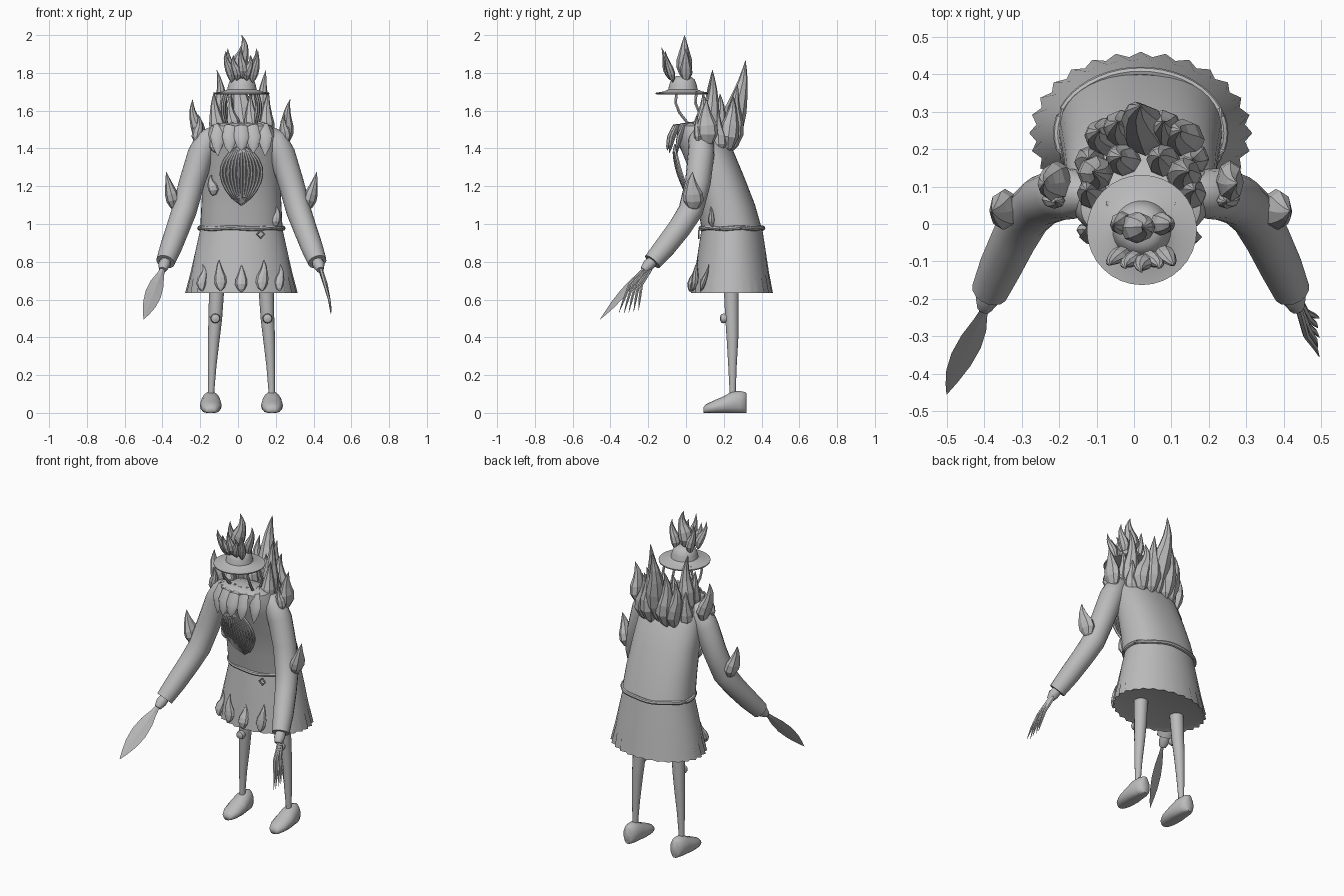
import bpy, bmesh, math, random
from mathutils import Vector

if "Cube" in bpy.data.objects:
    bpy.data.objects.remove(bpy.data.objects["Cube"])

random.seed(4)
C = 0.018  # body centre line
TAU = math.tau
mat = bpy.data.materials.new("plain grey")
mat.diffuse_color = (0.5, 0.5, 0.5, 1)
mat.use_nodes = True
mat.node_tree.nodes["Principled BSDF"].inputs["Base Color"].default_value = mat.diffuse_color


def loft(name, rings, cap=True, loop=False, smooth=True, angle=40):
    """Skin a list of closed rings with equal point counts."""
    bm = bmesh.new()
    vs = [[bm.verts.new(p) for p in r] for r in rings]
    n = len(vs[0])
    pairs = list(zip(vs, vs[1:])) + ([(vs[-1], vs[0])] if loop else [])
    for a, b in pairs:
        for i in range(n):
            j = (i + 1) % n
            bm.faces.new((a[i], a[j], b[j], b[i]))
    if cap and not loop:
        bm.faces.new(vs[0][::-1])
        bm.faces.new(vs[-1])
    bmesh.ops.recalc_face_normals(bm, faces=bm.faces)
    me = bpy.data.meshes.new(name)
    bm.to_mesh(me)
    bm.free()
    me.materials.append(mat)
    ob = bpy.data.objects.new(name, me)
    bpy.context.collection.objects.link(ob)
    if smooth:
        bpy.ops.object.select_all(action='DESELECT')
        ob.select_set(True)
        bpy.context.view_layer.objects.active = ob
        bpy.ops.object.shade_smooth_by_angle(angle=math.radians(angle))
    return ob


def oval(z, cy, rx, ry, n=40, pleat=0.0, power=1.0):
    """Level ring; power under 1 makes it boxier, pleat zigzags it."""
    ring = []
    for i in range(n):
        c, s = math.cos(TAU * i / n), math.sin(TAU * i / n)
        k = 1 - pleat * (i % 2)
        ring.append((C + rx * k * math.copysign(abs(c) ** power, c),
                     cy + ry * k * math.copysign(abs(s) ** power, s), z))
    return ring


def tube(name, pts, radii, n=12, loop=False, flat=1.0, smooth=True):
    """Round section swept along points; flat scales one axis."""
    pts = [Vector(p) for p in pts]
    rings = []
    m = len(pts)
    for i, p in enumerate(pts):
        if loop:
            t = pts[(i + 1) % m] - pts[i - 1]
        else:
            t = pts[min(i + 1, m - 1)] - pts[max(i - 1, 0)]
        t.normalize()
        ref = Vector((0, 1, 0)) if abs(t.y) < 0.9 else Vector((0, 0, 1))
        u = t.cross(ref).normalized()
        w = t.cross(u)
        rings.append([p + radii[i] * (u * math.cos(TAU * k / n) + flat * w * math.sin(TAU * k / n))
                      for k in range(n)])
    return loft(name, rings, loop=loop, smooth=smooth)


def flame(name, base, tip, r, flat=0.8):
    """Teardrop with a swaying pointed tip."""
    b, t = Vector(base), Vector(tip)
    a = random.uniform(0, TAU)
    side = Vector((math.cos(a), math.sin(a) * 0.4, 0)) * r * 0.35
    prof = [(0, .1), (.1, .62), (.27, 1), (.45, .95), (.62, .66), (.77, .42), (.9, .2), (1, .02)]
    pts = [b.lerp(t, h) + side * math.sin(TAU * h) for h, _ in prof]
    return tube(name, pts, [max(r * k, .001) for _, k in prof], 8, flat=flat, smooth=False)


# robe body leaning forward, rounded over at the neck
body = [(.97, .243, .218, .160), (1.1, .214, .212, .152), (1.25, .170, .204, .138), (1.4, .108, .198, .137),
        (1.47, .075, .185, .122), (1.52, .048, .16, .095), (1.535, .035, .12, .06)]
loft("robe_body", [oval(*s, power=.86) for s in body])

# pleated skirt closed underneath
loft("skirt", [oval(z, .243, rx, ry, 56, p) for z, rx, ry, p in
               ((.98, .216, .160, 0), (.85, .245, .180, 0), (.74, .27, .197, .015),
                (.635, .298, .217, .06), (.645, .25, .18, 0))], angle=60)

# belt and its small diamond buckle
N = 48
tube("belt", [(C + .222 * math.cos(TAU * i / N), .243 + .165 * math.sin(TAU * i / N),
               .978 + .003 * math.sin(TAU * i / 8)) for i in range(N)], [.012] * N, 8, loop=True)
tube("buckle", [(.12 + .02 * x, .068, .945 + .02 * z) for x, z in ((0, 1), (1, 0), (0, -1), (-1, 0))],
     [.005] * 4, 6, loop=True, smooth=False)

for s, side in ((-1, "left"), (1, "right")):
    X = lambda x: C + s * x
    # leg, knee button and shoe
    tube("leg_" + side, [(X(.128), .24, .9), (X(.132), .24, .64), (X(.138), .243, .5), (X(.146), .246, .4),
                         (X(.155), .246, .25), (X(.16), .247, .12), (X(.16), .247, .07)],
         [.045, .040, .036, .032, .023, .017, .017], 14)
    tube("knee_button_" + side, [(X(.138), y, .5) for y in (.215, .2, .186, .18)], [.022, .026, .022, .008], 12)
    shoe = [(.093, .02, .03), (.105, .036, .045), (.14, .052, .062), (.2, .058, .088), (.245, .052, .114),
            (.285, .047, .116), (.31, .036, .111), (.321, .02, .105)]
    loft("shoe_" + side, [[(X(.162) + w * math.cos(TAU * k / 16), y,
                            max(0, h * (.45 + .55 * math.sin(TAU * k / 16)))) for k in range(16)]
                          for y, w, h in shoe], angle=60)
    # sleeve and wrist
    tube("sleeve_" + side, [(X(.13), .075, 1.485), (X(.175), .08, 1.45), (X(.215), .08, 1.37), (X(.262), .063, 1.22),
                            (X(.303), .025, 1.07), (X(.335), -.033, .98), (X(.372), -.11, .88), (X(.402), -.178, .8)],
         [.04, .066, .070, .068, .066, .062, .058, .05], 16)
    tube("wrist_" + side, [(X(.40), -.175, .805), (X(.41), -.2, .782), (X(.417), -.225, .757)],
         [.028, .032, .02], 10)

    # flames on sleeve, shoulder and around the back of the neck
    flame("sleeve_flame_" + side, (X(.35), .035, 1.07), (X(.398), .035, 1.275), .036, 1.5)
    flame("shoulder_flame_" + side, (X(.222), .11, 1.41), (X(.258), .11, 1.66), .037, 1.5)
    flame("shoulder_spark_" + side, (X(.225), .065, 1.42), (X(.23), .06, 1.58), .03)
    for i, (x0, y0, z0, x1, y1, z1, r) in enumerate((
            (.055, .235, 1.38, .06, .275, 1.74, .052), (.10, .22, 1.38, .11, .25, 1.68, .052),
            (.10, .13, 1.40, .130, .14, 1.815, .048), (.06, .17, 1.42, .05, .18, 1.69, .045),
            (.12, .08, 1.40, .145, .09, 1.70, .044), (.13, .165, 1.36, .14, .175, 1.6, .045))):
        flame(f"collar_flame_{side}_{i}", (X(x0), y0, z0), (X(x1), y1, z1), r, 1.0)
    # cords hanging from the hat to the collar
    for i, (y, yb, x) in enumerate(((-.05, .02, .075), (.055, .07, .085))):
        tube(f"hat_cord_{side}_{i}", [(X(x), y, 1.70), (X(x + .015), y - .005, 1.64), (X(x + .015), y + .015, 1.59),
                                      (X(x), yb, 1.52)], [.008] * 4, 6)
    # hem flames beside the middle one
    flame("hem_flame_" + side, (X(.11), .035, .645), (X(.118), .065, .81), .033, .6)
    flame("outer_hem_flame_" + side, (X(.205), .08, .645), (X(.205), .12, .785), .026, .6)

flame("hem_flame_middle", (C, .022, .64), (C, .05, .785), .032, .6)
flame("collar_flame_back", (C, .225, 1.39), (C, .315, 1.865), .062, 1.0)

# small flames scattered on the robe
for i, (x, y, z) in enumerate(((-.135, .07, 1.15), (.192, .115, 1.25), (.205, .14, .985), (-.12, -.01, 1.38))):
    flame(f"robe_flame_{i}", (x, y, z), (x - .005, y - .01, z + .11), .028, .7)

# hat: brim and crown as one turned shape
hat = [(.02, 1.685), (.146, 1.687), (.147, 1.694), (.1, 1.702), (.078, 1.712), (.072, 1.74),
       (.062, 1.765), (.04, 1.782), (.004, 1.786)]
loft("hat", [[(.021 + r * math.cos(TAU * k / 32), -.016 + r * math.sin(TAU * k / 32), z) for k in range(32)]
             for r, z in hat])

# hat flames: tall centre, two beside it, a fan at the front
flame("hat_flame_middle", (.02, -.01, 1.77), (.02, -.008, 2.0), .042, 1.0)
for s in (-1, 1):
    flame("hat_flame_side", (.021 + s * .05, 0, 1.75), (.021 + s * .075, 0, 1.93), .026, 1.2)
for i in range(5):
    a = (i - 2) / 2
    flame(f"hat_front_flame_{i}", (.021 + a * .055, -.085 + .015 * abs(a), 1.75 + .02 * (1 - abs(a))),
          (.021 + a * .085, -.13 + .02 * abs(a), 1.935 - .03 * (i % 2) - .02 * abs(a)), .026)

# broad petals hanging over the chest
for i in range(5):
    a = (i - 2) / 2
    x, y = C + a * .125, -.035 + .05 * a * a
    tube(f"chest_petal_{i}", [(x * .7, y + .04, 1.535), (x * .9, y - .025, 1.515), (x, y - .05, 1.46),
                              (x * 1.02, y - .06, 1.41), (x, y - .065, 1.39 - .03 * abs(a))],
         [.012, .034, .04, .026, .002], 8, flat=.4)

# beard of thin strands, widest in the middle
for i in range(13):
    a = (i - 6) / 6
    pts = []
    for k in range(9):
        t = k / 8
        z = 1.42 - .32 * t
        w = math.sin(math.pi * t ** .9) ** .8 if 0 < t < 1 else 0
        pts.append((C + a * .108 * w, -.06 + .10 * t - .03 * w * (1 - .6 * a * a), z))
    tube(f"beard_strand_{i}", pts, [.004] + [.0085] * 7 + [.003], 6)

# leaf blade in the left hand
root, tip = Vector((-.397, -.222, .765)), Vector((-.5, -.455, .495))
axis = (tip - root).normalized()
wide = Vector((.85, .14, -.47))
wide = (wide - axis * wide.dot(axis)).normalized()
nrm = axis.cross(wide)
rings = []
for t, w in ((0, .012), (.12, .02), (.3, .038), (.5, .045), (.7, .037), (.87, .019), (1, .001)):
    p = root.lerp(tip, t)
    rings.append([p + wide * w, p + nrm * .005 * (1 - t), p - wide * w, p - nrm * .005 * (1 - t)])
loft("blade", rings, smooth=False)

# long claws on the right hand
for i in range(5):
    y, z = -.355 + .026 * i, .525 + .006 * abs(i - 1)
    tube(f"claw_{i}", [(.435, -.208 + .005 * i, .775 - .004 * i),
                       (.46 + .006 * (i % 2), -.235 + (y + .215) * .45 + .004 * i, .68),
                       (.483, y * .8 - .045, .60), (.495 - .004 * (i % 2), y, z)],
         [.010, .009, .007, .001], 6)
